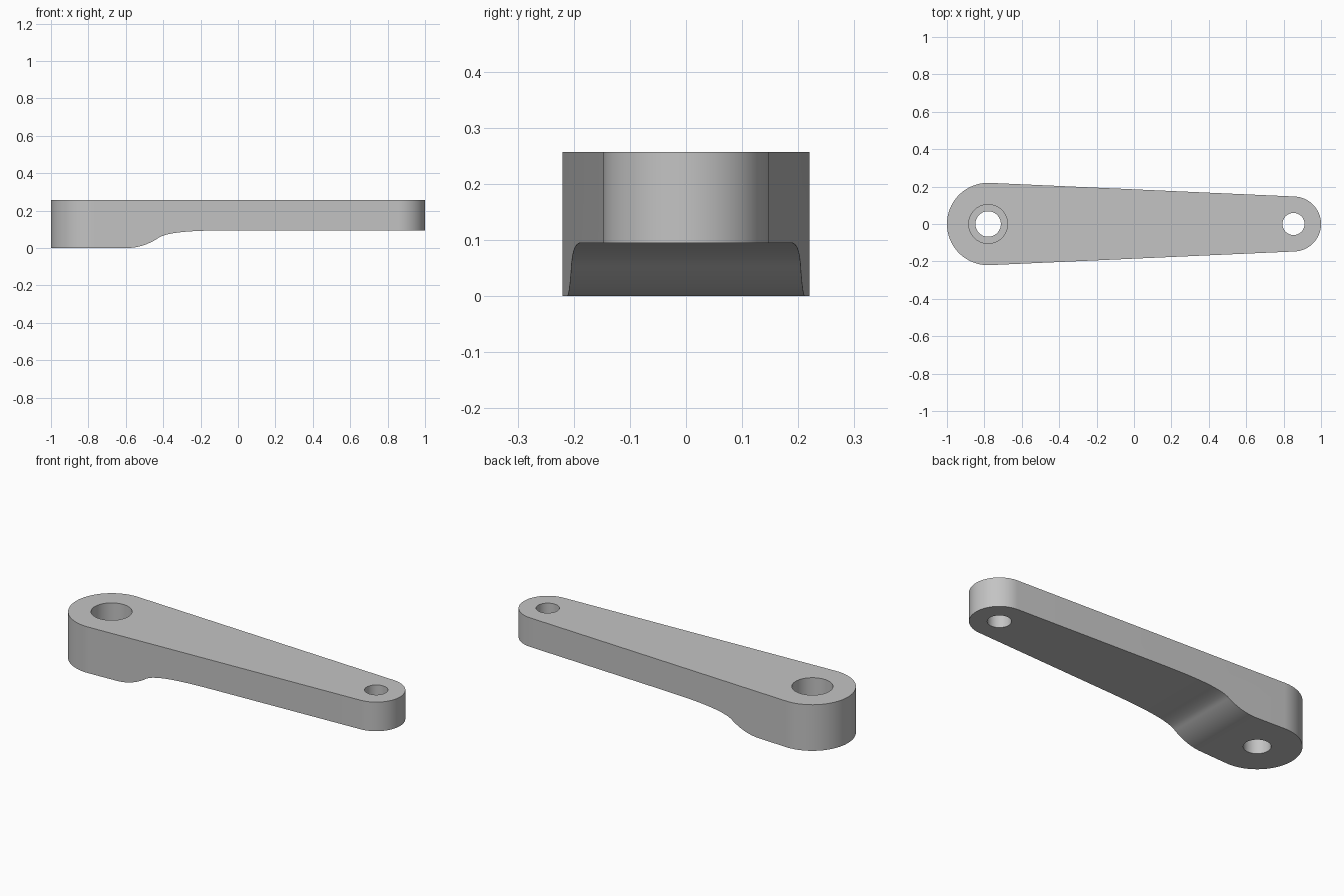
import bpy, bmesh, math
from mathutils import Vector
from mathutils.geometry import interpolate_bezier

cube = bpy.data.objects.get("Cube")
if cube:
    bpy.data.objects.remove(cube, do_unlink=True)

TOP = 0.257
BIG_X, BIG_R = -0.78, 0.22
SMALL_X, SMALL_R = 0.853, 0.147

grey = bpy.data.materials.new("light_grey")
grey.use_nodes = True
colour = (0.55, 0.55, 0.55, 1)
grey.diffuse_color = colour
grey.node_tree.nodes["Principled BSDF"].inputs["Base Color"].default_value = colour


def prism(name, points, direction):
    """Extrude a closed flat outline along a direction."""
    bm = bmesh.new()
    face = bm.faces.new([bm.verts.new(p) for p in points])
    moved = bmesh.ops.extrude_face_region(bm, geom=[face])["geom"]
    bmesh.ops.translate(bm, vec=direction,
                        verts=[v for v in moved if isinstance(v, bmesh.types.BMVert)])
    bmesh.ops.recalc_face_normals(bm, faces=bm.faces)
    mesh = bpy.data.meshes.new(name)
    bm.to_mesh(mesh)
    bm.free()
    mesh.materials.append(grey)
    obj = bpy.data.objects.new(name, mesh)
    bpy.context.collection.objects.link(obj)
    return obj


def arc(x, radius, start, end, steps, z=0):
    angles = [start + (end - start) * i / steps for i in range(steps + 1)]
    return [(x + radius * math.cos(a), radius * math.sin(a), z) for a in angles]


def bore(name, x, radius, z, height):
    points = arc(x, radius, 0, math.tau, 64, z)[:-1]
    return prism(name, points, (0, 0, height))


# Tapered arm: two round ends joined by tangent sides
tangent = math.acos((BIG_R - SMALL_R) / (SMALL_X - BIG_X))
outline = arc(BIG_X, BIG_R, tangent, math.tau - tangent, 48)
outline += arc(SMALL_X, SMALL_R, -tangent, tangent, 48)
arm = prism("lever_arm", outline, (0, 0, TOP))

# Curved underside, from the thick boss up to the thin arm
curves = [((-0.6, 0), (-0.52, 0), (-0.46, 0.03), (-0.42, 0.058)),
          ((-0.42, 0.058), (-0.36, 0.09), (-0.2, 0.095), (0, 0.095))]
profile = [Vector((-0.6, -0.2))]
for curve in curves:
    profile += interpolate_bezier(*[Vector((x, z, 0)) for x, z in curve], 14)[:-1]
profile += [Vector((0, 0.095)), Vector((1.2, 0.095)), Vector((1.2, -0.2))]
underside = prism("underside_cutter", [(p[0], -0.4, p[1]) for p in profile], (0, 0.8, 0))

# Stepped bore in the thick end, plain bore in the thin end
cutters = [underside,
           bore("counterbore_cutter", BIG_X, 0.104, TOP - 0.14, 0.3),
           bore("large_bore_cutter", BIG_X, 0.068, -0.1, 0.6),
           bore("small_bore_cutter", SMALL_X, 0.059, -0.1, 0.6)]

bpy.ops.object.select_all(action="DESELECT")
bpy.context.view_layer.objects.active = arm
arm.select_set(True)
for cutter in cutters:
    cutter.hide_render = True
    cut = arm.modifiers.new(cutter.name, "BOOLEAN")
    cut.operation = "DIFFERENCE"
    cut.solver = "EXACT"
    cut.object = cutter
    bpy.ops.object.modifier_apply(modifier=cut.name)
    bpy.data.objects.remove(cutter, do_unlink=True)

bpy.ops.object.shade_smooth_by_angle(angle=math.radians(30))
